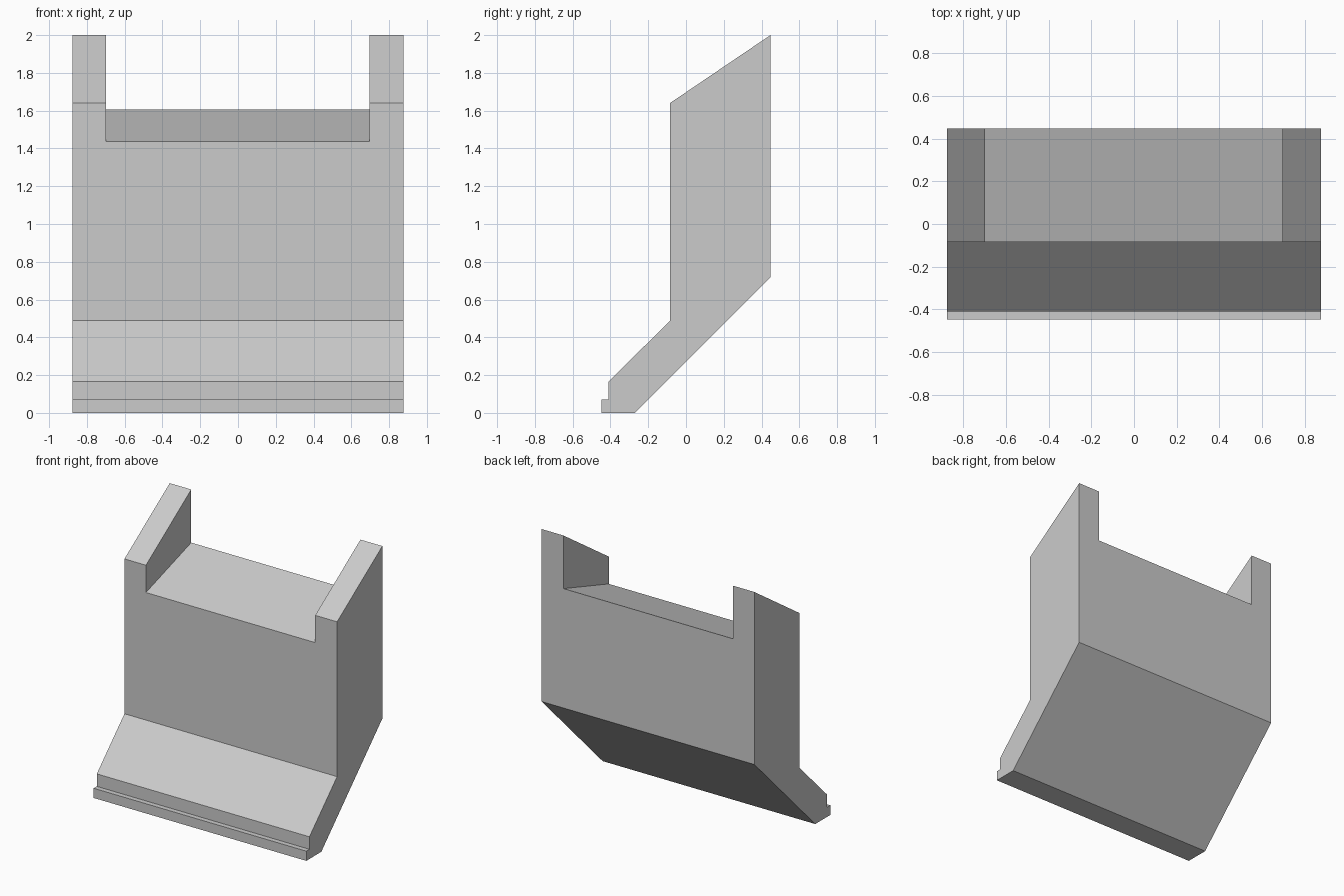
import bpy
import bmesh

cube = bpy.data.objects.get("Cube")
if cube:
    bpy.data.objects.remove(cube, do_unlink=True)

# Single plain grey
grey = bpy.data.materials.new("plain_grey")
grey.use_nodes = True
colour = (0.6, 0.6, 0.6, 1)
grey.diffuse_color = colour
grey.node_tree.nodes["Principled BSDF"].inputs["Base Color"].default_value = colour


def prism(name, profile, x0, x1):
    """Extrude a side profile of (y, z) points from x0 to x1."""
    bm = bmesh.new()
    face = bm.faces.new([bm.verts.new((x0, y, z)) for y, z in profile])
    side = bmesh.ops.extrude_face_region(bm, geom=[face])["geom"]
    verts = [g for g in side if isinstance(g, bmesh.types.BMVert)]
    bmesh.ops.translate(bm, verts=verts, vec=(x1 - x0, 0, 0))
    bmesh.ops.recalc_face_normals(bm, faces=bm.faces)
    mesh = bpy.data.meshes.new(name)
    bm.to_mesh(mesh)
    bm.free()
    mesh.materials.append(grey)
    obj = bpy.data.objects.new(name, mesh)
    bpy.context.collection.objects.link(obj)
    return obj


# Bracket body: foot lip, sloped toe, upright block and sloped top
front, back, toe = -0.085, 0.447, -0.41
body = prism("bracket_body", [
    (-back, 0), (-0.27, 0), (back, 0.717), (back, 2),
    (front, 1.64), (front, 0.488), (toe, 0.165), (toe, 0.072), (-back, 0.072),
], -0.875, 0.875)

# Notch between the two upright cheeks, with a floor rising to the back
slope = (1.605 - 1.437) / (back - front)
over = 0.1
notch = prism("notch_cutter", [
    (front - over, 1.437 - slope * over), (back + over, 1.605 + slope * over),
    (back + over, 2.3), (front - over, 2.3),
], -0.698, 0.695)
notch.hide_render = True

cut = body.modifiers.new("notch", "BOOLEAN")
cut.operation = "DIFFERENCE"
cut.solver = "EXACT"
cut.object = notch
bpy.context.view_layer.objects.active = body
bpy.ops.object.modifier_apply(modifier=cut.name)
bpy.data.objects.remove(notch, do_unlink=True)
